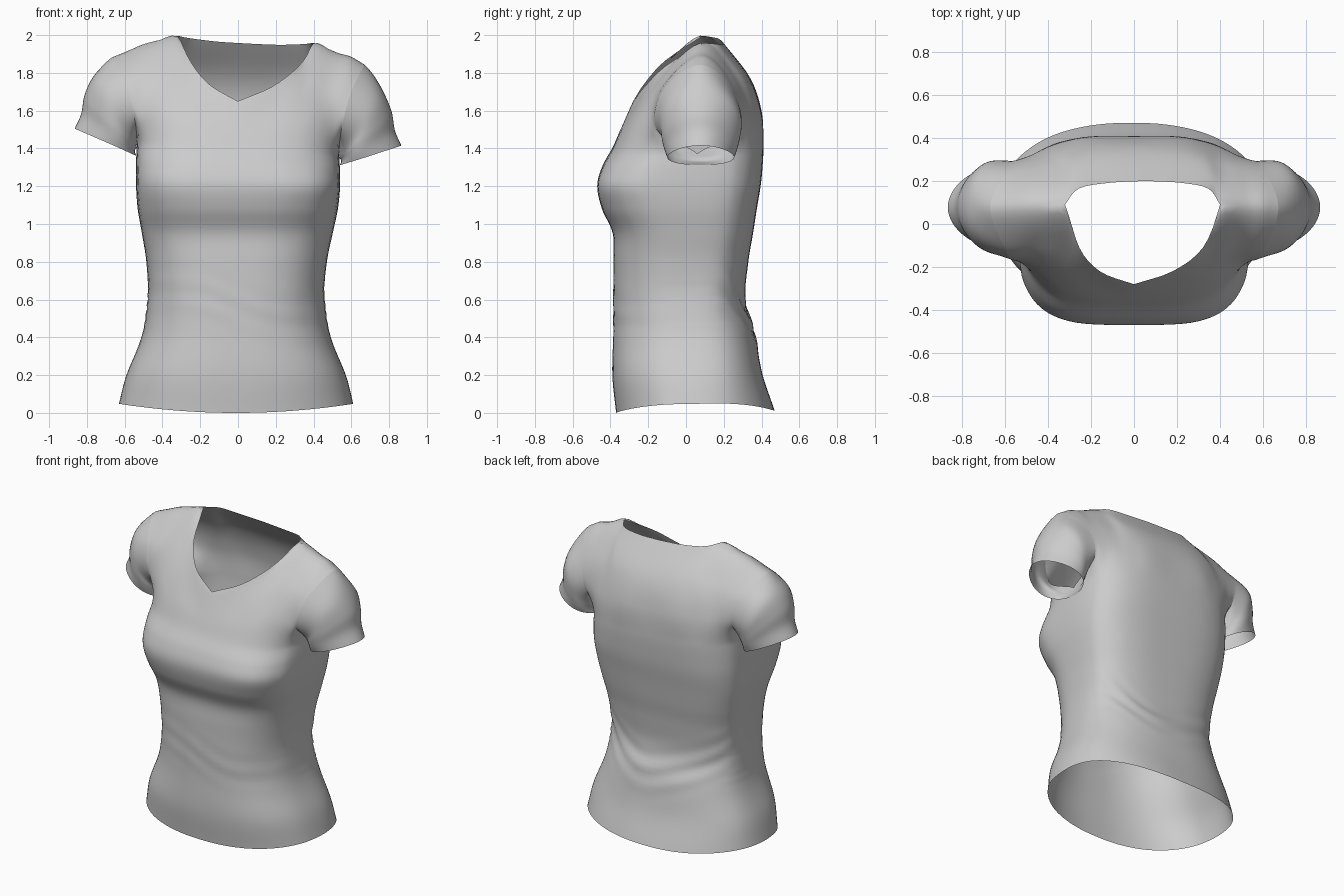
import bpy, bmesh, math
from mathutils import Vector as V

if "Cube" in bpy.data.objects:
    bpy.data.objects.remove(bpy.data.objects["Cube"])

YC = 0.06                                   # depth of the side seams
ANGLES = [math.radians(a) for a in (0, 12, 27, 42, 58, 74, 90)]

# Torso rings: height, half width, front y, back y, front squareness, back squareness
RINGS = [(0, .62, -.37, .47, 2.4, 2.3), (.2, .575, -.39, .405, 2.5, 2.5),
         (.42, .495, -.385, .365, 2.5, 2.5), (.6, .465, -.385, .315, 2.6, 2.6),
         (.8, .478, -.385, .33, 2.7, 2.8), (.95, .505, -.388, .355, 2.9, 3.0),
         (1.08, .53, -.445, .375, 3.2, 3.1), (1.2, .54, -.47, .395, 3.6, 3.2),
         (1.3, .54, -.445, .405, 3.4, 3.2), (1.4, .535, -.39, .41, 3.0, 3.2),
         (1.5, .53, -.345, .405, 3.0, 3.2)]

# Yoke columns from chest to neckline / shoulder, centre to armhole
SHOULDER = [(.36, .09, 1.978), (.47, .085, 1.943), (.575, .08, 1.908), (.67, .075, 1.862)]
FRONT = [[(0, -.355, 1.48), (0, -.318, 1.565), (0, -.28, 1.65)],
         [(.185, -.335, 1.51), (.18, -.275, 1.625), (.17, -.22, 1.735)],
         [(.31, -.30, 1.54), (.305, -.22, 1.69), (.29, -.11, 1.85)],
         [(.40, -.24, 1.60), (.385, -.11, 1.81)],
         [(.475, -.205, 1.58), (.475, -.11, 1.78)],
         [(.53, -.178, 1.54), (.55, -.12, 1.755)],
         [(.548, -.155, 1.53), (.60, -.122, 1.735)]]
BACK = [[(0, .40, 1.58), (0, .345, 1.76), (0, .2, 1.955)],
        [(.2, .40, 1.58), (.18, .335, 1.77), (.16, .192, 1.957)],
        [(.32, .375, 1.58), (.31, .31, 1.78), (.30, .165, 1.968)],
        [(.41, .345, 1.58), (.39, .27, 1.79)],
        [(.475, .32, 1.58), (.475, .255, 1.78)],
        [(.53, .30, 1.56), (.55, .25, 1.755)],
        [(.548, .28, 1.53), (.60, .25, 1.735)]]
for cols in (FRONT, BACK):
    for i, s in enumerate(SHOULDER):
        cols[3 + i].append(s)

# Sleeve rings: centre x, centre z, long axis x, long axis z, half depth, taper to the outside
SLEEVE = [(.648, 1.567, .110, .190, .217, .03), (.678, 1.505, .134, .137, .204, .12),
          (.688, 1.448, .142, .092, .189, .18), (.702, 1.398, .163, .062, .174, .18)]


def spline(pts, n, before=None, after=None):
    """Smooth curve through pts, n steps per span."""
    pts = [V(p) for p in pts]
    a = V(before) if before is not None else 2 * pts[0] - pts[1]
    b = V(after) if after is not None else 2 * pts[-1] - pts[-2]
    q = [a] + pts + [b]
    out = []
    for i in range(1, len(q) - 2):
        p0, p1, p2, p3 = q[i - 1:i + 3]
        for k in range(n):
            t = k / n
            out.append(.5 * (2 * p1 + (p2 - p0) * t + (2 * p0 - 5 * p1 + 4 * p2 - p3) * t * t
                             + (3 * p1 - p0 - 3 * p2 + p3) * t ** 3))
    return out + [pts[-1]]


def mirror(p):
    return V((-p[0], p[1], p[2]))


def smooth(lo, hi, v):
    t = min(1, max(0, (v - lo) / (hi - lo)))
    return t * t * (3 - 2 * t)


def ring(row, back):
    """Control points of one half ring, centre to side seam."""
    z, a, yf, yb, nf, nb = row
    y, n = (yb, nb) if back else (yf, nf)
    return [V((a * math.sin(t) ** (2 / n), YC + (y - YC) * max(0, math.cos(t)) ** (2 / n), z))
            for t in ANGLES]


def settle(p):
    """Hem curve, waist folds and the slight lean of the shoulders."""
    x, y, z = p
    z += (.048 * (x / .62) ** 2 + (.01 if y > YC else 0) * smooth(0, .4, y)) * (1 - smooth(0, .35, z))
    back = smooth(-.1, .25, y)
    h = z - .22 * (x / .45) ** 2 * back + .25 * x * (1 - back)
    c = .46 * back + .58 * (1 - back)
    f = (.002 + .004 * back) * math.sin((h - c) * 2 * math.pi / .13 + 1.5 * math.sin(9 * x))
    f *= math.exp(-((h - c) / .12) ** 2) * (1 - smooth(.7, .95, z))
    side = .008 * smooth(.36, .47, abs(x)) * math.sin(z * 62 + 2 * y) * math.exp(-((z - .55) / .1) ** 2)
    y += f * (1 if y > YC else -1) * smooth(0, .2, abs(y - YC))
    x += math.copysign(side, x) - .01 * (1 - smooth(.6, 1.2, z))
    z -= .052 * x * smooth(1.1, 1.4, z) * (1 - .45 * smooth(.5, .6, abs(x)) * smooth(1.7, 1.86, z))
    x += .055 * smooth(1.65, 1.95, z) * max(0, 1 - (x / .68) ** 2)
    return V((x, y, z))


def cloth(name, grids):
    """Make one smooth sheet from grids of points."""
    bm = bmesh.new()
    for rows in grids:
        vs = [[bm.verts.new(p) for p in r] for r in rows]
        for r, s in zip(vs, vs[1:]):
            for i in range(len(r) - 1):
                bm.faces.new((r[i], r[i + 1], s[i + 1], s[i]))
    bmesh.ops.remove_doubles(bm, verts=bm.verts, dist=.0002)
    bmesh.ops.recalc_face_normals(bm, faces=bm.faces)
    for v in bm.verts:
        v.co = settle(v.co)
    for f in bm.faces:
        f.smooth = True
    me = bpy.data.meshes.new(name)
    bm.to_mesh(me)
    bm.free()
    ob = bpy.data.objects.new(name, me)
    bpy.context.collection.objects.link(ob)
    return ob


# Lower torso columns, then the yoke columns above the armpit
def columns(back):
    rings = [ring(r, back) for r in RINGS]
    here, there = (BACK, FRONT) if back else (FRONT, BACK)
    lower = [spline([r[c] for r in rings[:-1]], 7, after=rings[-1][c]) for c in range(7)]
    upper = [spline([rings[-2][c]] + here[c], 8, before=rings[-3][c],
                    after=there[c][1] if c > 2 else None)     # rounds over the shoulder
             for c in range(7)]
    return lower, upper


lowF, upF = columns(False)
lowB, upB = columns(True)


def panel(low, up, other):
    rows = []
    for k in range(len(low[0])):
        p = [c[k] for c in low]
        rows.append(spline(p, 4, before=mirror(p[1]), after=other[5][k]))
    for k in range(1, len(up[0])):
        p = [c[k] for c in up]
        if k == len(up[0]) - 1:             # neckline and shoulder meet in a corner
            rows.append(spline(p[:4], 4) + spline(p[3:], 4)[1:])
        else:
            rows.append(spline(p, 4, before=mirror(p[1])))
    return rows


halves = [panel(lowF, upF, lowB), panel(lowB, upB, lowF)]
cloth("shirt_body", halves + [[[mirror(p) for p in r] for r in g] for g in halves])

# Sleeves: from the armhole loop down to the cuff
armhole = upF[6] + upB[6][-2::-1]
inside = upF[5] + upB[5][-2::-1]
strips = []
for i, (edge, inner) in enumerate(zip(armhole, inside)):
    t = 2 * math.pi * i / (len(armhole) - 1)
    co, si = math.cos(t), math.sin(t)
    pts = [edge] + [V((cx - ux * co, .078 - d * si * (1 + e * co), cz - uz * co))
                    for cx, cz, ux, uz, d, e in SLEEVE]
    flow = (2 * edge - pts[1]).lerp(inner, (1 - co) / 2)     # carries the shoulder line on
    strips.append(spline(pts, 5, before=flow))
cloth("right_sleeve", [strips])
cloth("left_sleeve", [[[mirror(p) for p in s] for s in strips]])
